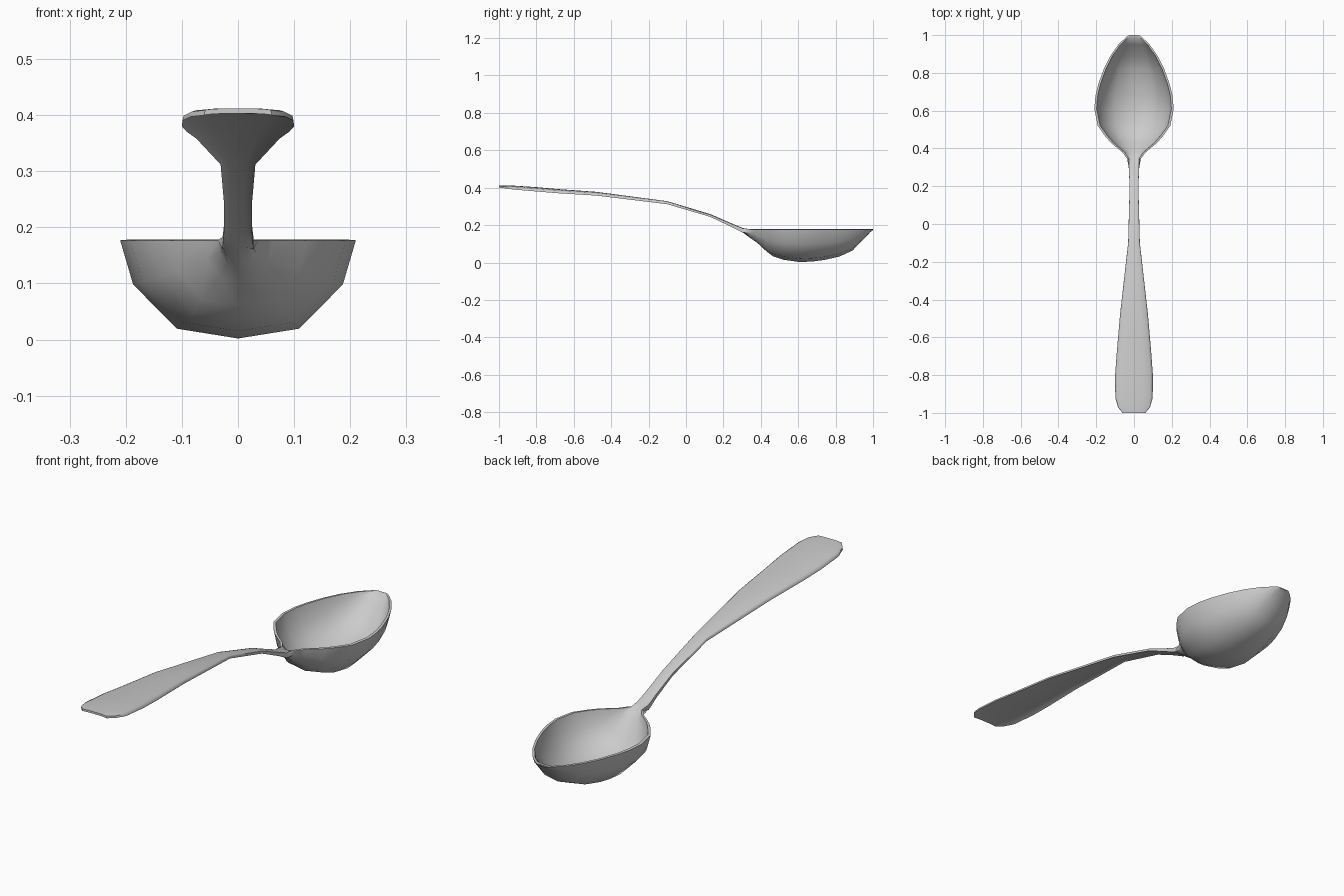
import bpy, bmesh, math

# Half cross-section: (fraction of half width, fraction of depth)
SECTION = [(0, 1), (0.52, 0.9), (0.89, 0.45), (1, 0)]
ARC = [(-x, d) for x, d in SECTION[:0:-1]] + SECTION

# Handle stations: y, half width, top centre height, thickness, edge droop
HANDLE = [
    (-1.00, 0.060, 0.412, 0.009, 0.003),
    (-0.97, 0.085, 0.412, 0.009, 0.006),
    (-0.92, 0.099, 0.411, 0.009, 0.012),
    (-0.80, 0.100, 0.403, 0.009, 0.014),
    (-0.69, 0.092, 0.393, 0.009, 0.013),
    (-0.48, 0.074, 0.378, 0.009, 0.011),
    (-0.10, 0.031, 0.328, 0.010, 0.006),
    (0.13, 0.025, 0.259, 0.011, 0.004),
    (0.24, 0.025, 0.211, 0.016, 0.003),
    (0.30, 0.028, 0.186, 0.022, 0.003),
]

# Bowl stations: y, outer half width, inner half width, outer keel, inner keel
RIM = 0.178
BOWL = [
    (0.345, 0.036, 0.026, 0.130, 0.172),
    (0.38, 0.062, 0.050, 0.106, 0.145),
    (0.43, 0.122, 0.108, 0.060, 0.085),
    (0.465, 0.153, 0.139, 0.034, 0.052),
    (0.52, 0.192, 0.179, 0.015, 0.027),
    (0.61, 0.210, 0.198, 0.002, 0.012),
    (0.68, 0.204, 0.192, 0.006, 0.016),
    (0.74, 0.189, 0.178, 0.014, 0.025),
    (0.82, 0.160, 0.149, 0.032, 0.045),
    (0.89, 0.125, 0.114, 0.064, 0.083),
    (0.95, 0.083, 0.071, 0.125, 0.145),
    (0.985, 0.047, 0.035, 0.162, 0.177),
    (1.00, 0.028, 0.018, 0.173, 0.178),
]


def ring(y, w_out, w_in, rim_low, keel_low, rim_top, keel_top):
    """Closed section: underside left to right, then upper side back."""
    low = [(w_out * x, y, rim_low + (keel_low - rim_low) * d) for x, d in ARC]
    top = [(w_in * x, y, rim_top + (keel_top - rim_top) * d) for x, d in ARC]
    return low + top[::-1]


rings = [ring(y, w, w * 0.98, z - t - droop, z - t, z - droop, z)
         for y, w, z, t, droop in HANDLE]
rings += [ring(y, wo, wi, RIM - 0.001, ko, RIM, ki) for y, wo, wi, ko, ki in BOWL]

# Loft the sections into one continuous spoon
bm = bmesh.new()
loops = [[bm.verts.new(p) for p in r] for r in rings]
for a, b in zip(loops, loops[1:]):
    n = len(a)
    for i in range(n):
        j = (i + 1) % n
        bm.faces.new((a[i], a[j], b[j], b[i]))
bm.faces.new(loops[0])
bm.faces.new(loops[-1][::-1])
bmesh.ops.recalc_face_normals(bm, faces=bm.faces[:])

mesh = bpy.data.meshes.new("spoon")
bm.to_mesh(mesh)
bm.free()
spoon = bpy.data.objects.new("spoon", mesh)
bpy.context.collection.objects.link(spoon)
bpy.context.view_layer.objects.active = spoon
spoon.select_set(True)
bpy.ops.object.shade_smooth_by_angle(angle=math.radians(50))
